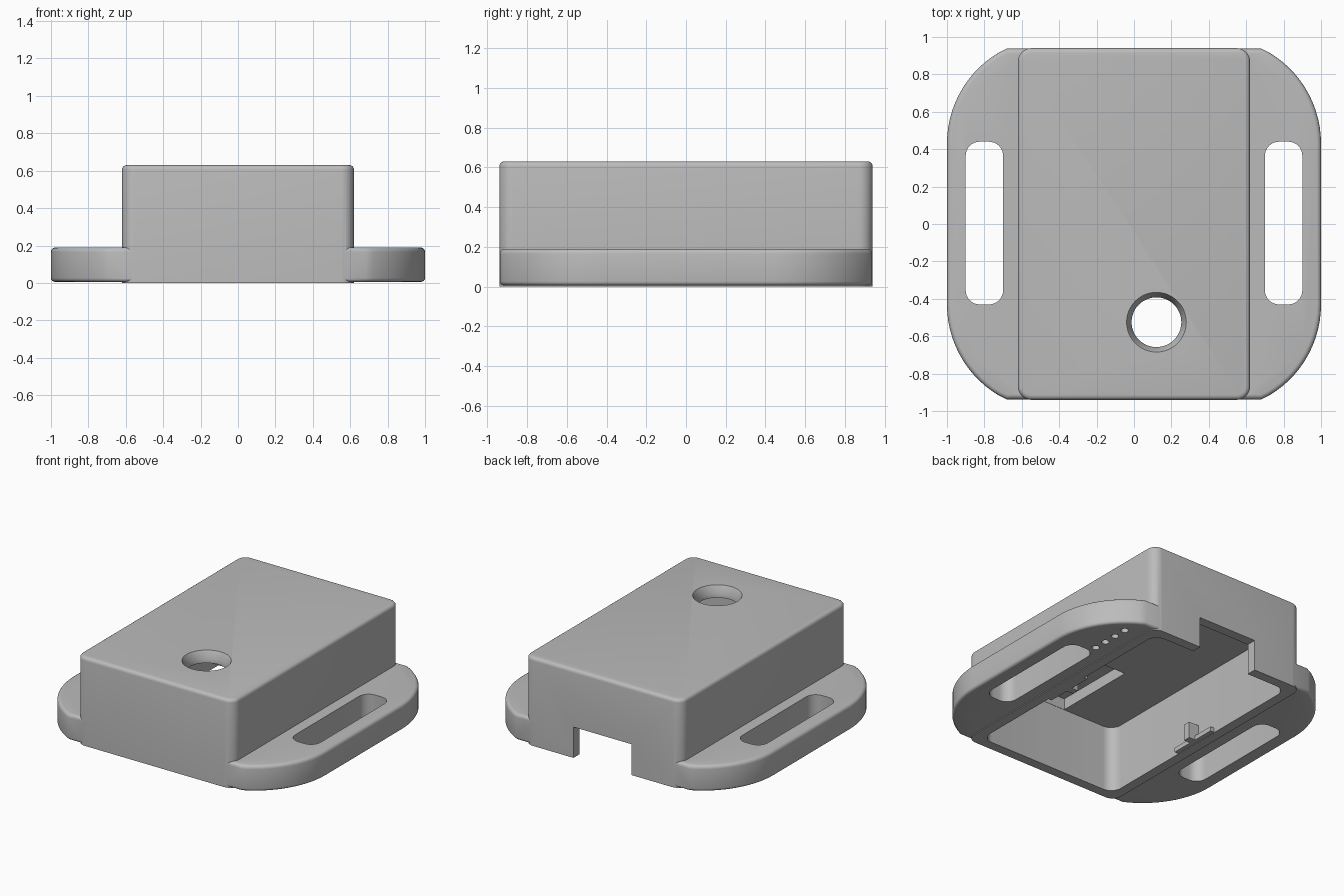
import bpy, bmesh, math

if "Cube" in bpy.data.objects:
    bpy.data.objects.remove(bpy.data.objects["Cube"], do_unlink=True)

grey = bpy.data.materials.new("plain grey")
grey.use_nodes = True
grey.diffuse_color = (0.5, 0.5, 0.5, 1)
grey.node_tree.nodes["Principled BSDF"].inputs["Base Color"].default_value = (0.5, 0.5, 0.5, 1)


def add_object(name, bm):
    bmesh.ops.recalc_face_normals(bm, faces=bm.faces)
    mesh = bpy.data.meshes.new(name)
    bm.to_mesh(mesh)
    bm.free()
    mesh.materials.append(grey)
    obj = bpy.data.objects.new(name, mesh)
    bpy.context.collection.objects.link(obj)
    return obj


def rounded_rect(x0, x1, y0, y1, r, steps=8):
    """Counter-clockwise outline with rounded corners."""
    corners = [(x1 - r, y1 - r), (x0 + r, y1 - r), (x0 + r, y0 + r), (x1 - r, y0 + r)]
    return [(cx + r * math.cos(a), cy + r * math.sin(a))
            for k, (cx, cy) in enumerate(corners)
            for a in [(k + i / steps) * math.pi / 2 for i in range(steps + 1)]]


def prism(name, outline, z0, z1, top=0, bottom=0):
    """Extruded outline, with optional rounded top and bottom rims."""
    bm = bmesh.new()
    face = bm.faces.new([bm.verts.new((x, y, z0)) for x, y in outline])
    new = bmesh.ops.extrude_face_region(bm, geom=[face])["geom"]
    bmesh.ops.translate(bm, vec=(0, 0, z1 - z0),
                        verts=[v for v in new if isinstance(v, bmesh.types.BMVert)])
    for z, r in ((z1, top), (z0, bottom)):
        if r:
            rim = [e for e in bm.edges if all(abs(v.co.z - z) < 1e-5 for v in e.verts)]
            bmesh.ops.bevel(bm, geom=rim, offset=r, segments=4, profile=0.5, affect="EDGES")
    return add_object(name, bm)


def box(name, x0, x1, y0, y1, z0, z1):
    return prism(name, [(x0, y0), (x1, y0), (x1, y1), (x0, y1)], z0, z1)


def cone(name, x, y, z0, z1, r0, r1, sides=48):
    bm = bmesh.new()
    bmesh.ops.create_cone(bm, cap_ends=True, segments=sides, radius1=r0, radius2=r1, depth=z1 - z0)
    bmesh.ops.translate(bm, verts=bm.verts, vec=(x, y, (z0 + z1) / 2))
    return add_object(name, bm)


def combine(obj, other, operation):
    """Apply a boolean and discard the helper."""
    mod = obj.modifiers.new(operation.lower(), "BOOLEAN")
    mod.operation, mod.solver, mod.object = operation, "EXACT", other
    bpy.context.view_layer.objects.active = obj
    bpy.ops.object.modifier_apply(modifier=mod.name)
    bpy.data.objects.remove(other, do_unlink=True)


# Strap flange with swept corners
R, SWEEP = 0.566, math.radians(64)
quarter = [(1 - R + R * math.cos(a), 0.43 + R * math.sin(a))
           for a in [SWEEP * i / 14 for i in range(15)]]
quarter[-1] = (quarter[-1][0], 0.937)
half = quarter + [(-x, y) for x, y in reversed(quarter)]
flange_outline = half + [(-x, -y) for x, y in half]

# Main housing shell joined to the flange
housing = prism("housing", rounded_rect(-0.62, 0.62, -0.94, 0.94, 0.07), 0, 0.63, top=0.025)
combine(housing, prism("flange", flange_outline, 0.006, 0.19, 0.025, 0.02), "UNION")

# Open cavity, button recess and rear cable notch
combine(housing, prism("cavity", rounded_rect(-0.55, 0.55, -0.87, 0.87, 0.08), -0.1, 0.47), "DIFFERENCE")
combine(housing, box("recess", -0.14, 0.38, -0.868, -0.26, 0.4, 0.55), "DIFFERENCE")
combine(housing, box("notch", -0.23, 0.23, 0.8, 1.1, -0.1, 0.22), "DIFFERENCE")

# Countersunk button hole
combine(housing, cone("hole", 0.12, -0.525, 0.4, 0.8, 0.133, 0.133), "DIFFERENCE")
combine(housing, cone("countersink", 0.12, -0.525, 0.58, 0.64, 0.133, 0.165), "DIFFERENCE")

# Strap slots
for s in (-1, 1):
    x0, x1 = sorted((s * 0.7, s * 0.9))
    combine(housing, prism("slot", rounded_rect(x0, x1, -0.43, 0.44, 0.075), -0.1, 0.4), "DIFFERENCE")

# Row of blind indicator holes under one flange
for i in range(4):
    combine(housing, cone("dimple", 0.735, 0.49 + 0.097 * i, -0.05, 0.06, 0.025, 0.025, 16), "DIFFERENCE")

bpy.ops.object.select_all(action="DESELECT")
housing.select_set(True)
bpy.context.view_layer.objects.active = housing
bpy.ops.object.shade_smooth_by_angle(angle=math.radians(30))

# Cross-shaped snap catches on the cavity walls
for s, side in ((-1, "right"), (1, "left")):
    for part, depth, reach, height in (("rail", 0.52, 0.18, 0.035), ("rib", 0.47, 0.025, 0.12)):
        x0, x1 = sorted((s * depth, s * 0.58))
        box(f"{side}_catch_{part}", x0, x1, -0.03 - reach, -0.03 + reach, 0.003, height)
